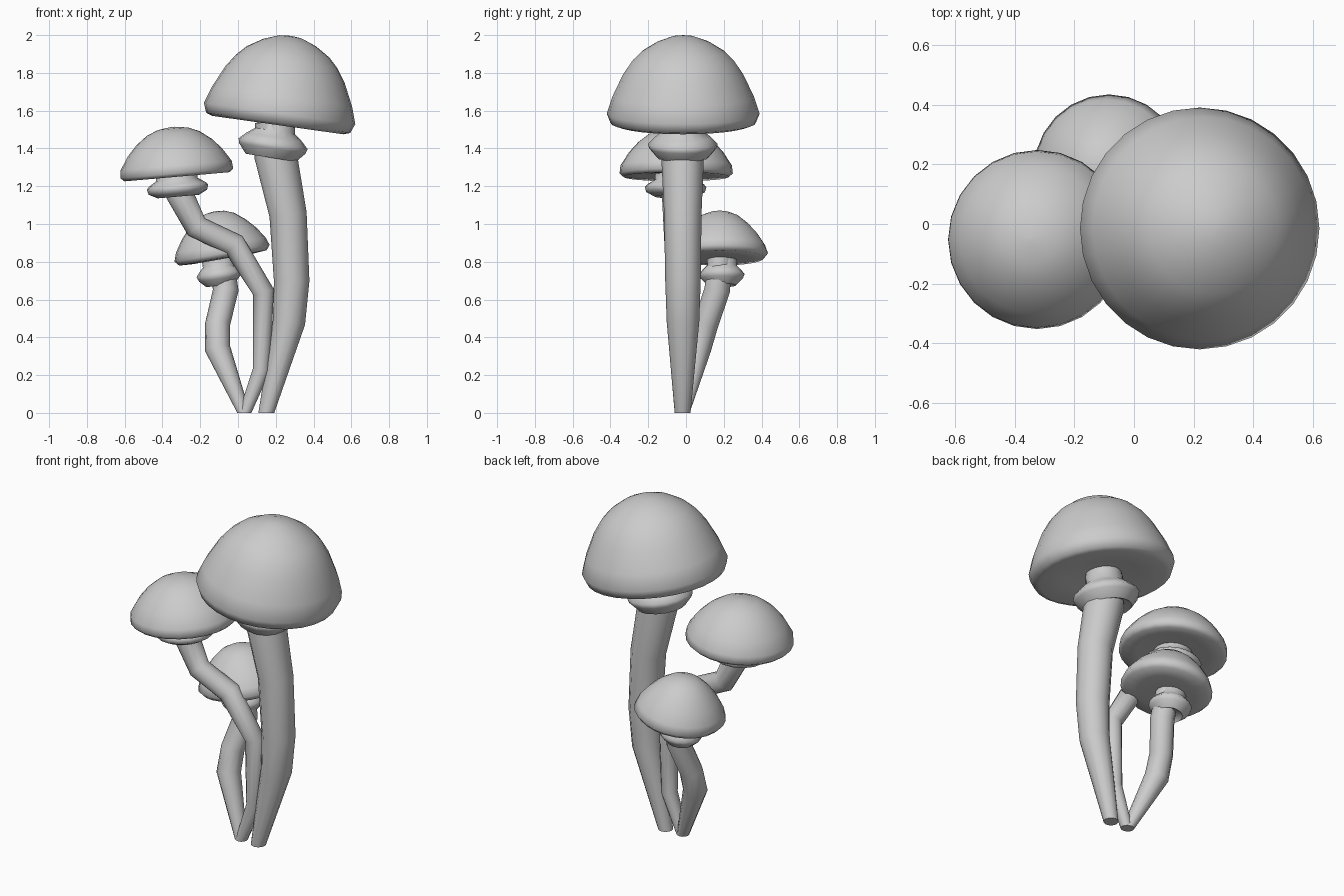
import bpy, bmesh
from math import sin, cos, radians, tau
from mathutils import Vector, Matrix

if "Cube" in bpy.data.objects:
    bpy.data.objects.remove(bpy.data.objects["Cube"])

grey = bpy.data.materials.new("plain grey")
grey.use_nodes = True
colour = (0.6, 0.6, 0.6, 1)
grey.diffuse_color = colour
grey.node_tree.nodes["Principled BSDF"].inputs["Base Color"].default_value = colour


def finish(name, bm, angle):
    bmesh.ops.recalc_face_normals(bm, faces=bm.faces)
    mesh = bpy.data.meshes.new(name)
    bm.to_mesh(mesh)
    bm.free()
    mesh.materials.append(grey)
    ob = bpy.data.objects.new(name, mesh)
    bpy.context.collection.objects.link(ob)
    bpy.ops.object.select_all(action="DESELECT")
    ob.select_set(True)
    bpy.context.view_layer.objects.active = ob
    bpy.ops.object.shade_smooth_by_angle(angle=radians(angle))
    return ob


def loft(name, frames, sides, angle):
    """Bridge rings given as (matrix, radius); cap both ends."""
    bm = bmesh.new()
    rings = [[bm.verts.new(m @ Vector((r * cos(tau * i / sides), r * sin(tau * i / sides), 0)))
              for i in range(sides)] for m, r in frames]
    for low, high in zip(rings, rings[1:]):
        for i in range(sides):
            j = (i + 1) % sides
            bm.faces.new((low[i], low[j], high[j], high[i]))
    bm.faces.new(rings[0])
    bm.faces.new(rings[-1])
    return finish(name, bm, angle)


def lathe(name, centre, tilt, profile, sides):
    """Turn a (radius, height) profile about an axis leaning in x."""
    base = Matrix.Translation(centre) @ Matrix.Rotation(radians(tilt), 4, "Y")
    frames = [(base @ Matrix.Translation((0, 0, h)), r) for r, h in profile]
    return loft(name, frames, sides, 60)


def stem(name, points):
    """Sweep a tapering tube along (x, y, z, radius) points, flat at the foot."""
    path = [Vector(p[:3]) for p in points]
    frames = []
    for i, p in enumerate(path):
        before = (p - path[i - 1]).normalized() if i else Vector((0, 0, 1))
        after = (path[i + 1] - p).normalized() if i + 1 < len(path) else before
        tangent = (before + after) if i else Vector((0, 0, 1))
        turn = Vector((0, 0, 1)).rotation_difference(tangent).to_matrix().to_4x4()
        frames.append((Matrix.Translation(p) @ turn, points[i][3]))
    return loft(name, frames, 12, 50)


# Tall mushroom
stem("tall_stem", [(.15, -.018, 0, .042), (.27, -.016, .48, .086), (.284, -.016, .7, .094),
                   (.265, -.017, 1.05, .099), (.2, -.018, 1.36, .113), (.19, -.018, 1.54, .1)])
lathe("tall_collar", (.185, -.017, 1.42), 9,
      [(.1, -.055), (.135, -.07), (.178, -.02), (.185, .005), (.15, .04), (.105, .075), (.1, .14)], 16)
lathe("tall_cap", (.22, -.015, 1.585), 8,
      [(.09, -.03), (.2, -.045), (.35, -.062), (.385, -.05), (.405, 0), (.375, .09), (.318, .21),
       (.27, .28), (.22, .33), (.14, .38), (.06, .41), (.01, .415)], 28)

# Middle mushroom, bending out to the side
stem("middle_stem", [(.037, -.018, 0, .034), (.125, -.02, .23, .046), (.135, -.03, .64, .057),
                     (-.02, -.05, .89, .064), (-.22, -.055, .985, .064), (-.31, -.055, 1.16, .073),
                     (-.325, -.05, 1.27, .07)])
lathe("middle_collar", (-.32, -.055, 1.19), -5,
      [(.07, -.03), (.11, -.045), (.155, -.022), (.163, .005), (.15, .02), (.11, .045), (.11, .08)], 16)
lathe("middle_cap", (-.325, -.052, 1.28), -5,
      [(.09, -.015), (.2, -.025), (.28, -.03), (.3, -.012), (.295, .03), (.25, .1),
       (.2, .155), (.14, .2), (.08, .225), (.01, .235)], 24)

# Small mushroom at the back
stem("small_stem", [(.03, -.015, 0, .034), (-.108, .065, .34, .068), (-.108, .105, .47, .066),
                    (-.065, .165, .65, .068), (-.09, .185, .84, .065)])
lathe("small_collar", (-.1, .19, .73), -8,
      [(.06, -.04), (.075, -.055), (.11, -.02), (.12, .005), (.1, .03), (.08, .05), (.08, .1)], 16)
lathe("small_cap", (-.085, .178, .85), -10,
      [(.08, -.035), (.16, -.035), (.235, -.03), (.256, -.005), (.24, .04), (.2, .1),
       (.155, .15), (.1, .195), (.05, .215), (.01, .22)], 24)
